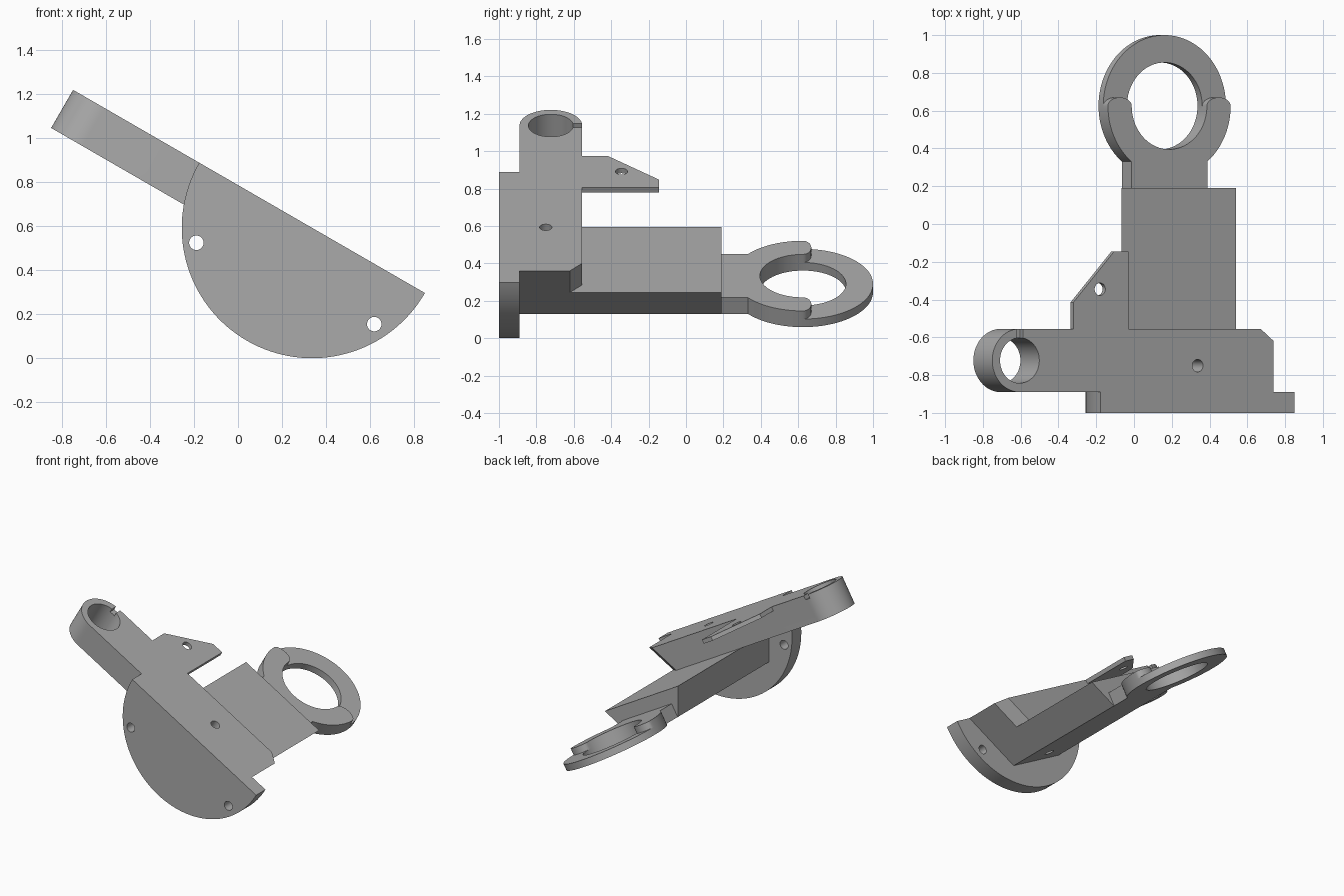
import bpy, bmesh, math
from mathutils import Matrix, Vector

if "Cube" in bpy.data.objects:
    bpy.data.objects.remove(bpy.data.objects["Cube"])

# Tilted working frame: u runs down the slope, w is normal to the top plane
FRAME = Matrix.Translation((0.337, 0, 0.593)) @ Matrix.Rotation(math.radians(30), 4, 'Y')
TAPER = 0.2 * math.tan(math.radians(30))
HALF_DISC, HALF_ARM, BLOCK_FLOOR = 0.593, 0.1675, -0.4
RING_Y, RING_OUT, RING_IN = 0.625, 0.375, 0.23

grey = bpy.data.materials.new("plain_grey")
grey.use_nodes = True
colour = (0.40, 0.40, 0.40, 1)
grey.diffuse_color = colour
grey.node_tree.nodes["Principled BSDF"].inputs["Base Color"].default_value = colour


def arc(cx, cy, r, a0, a1, n=48, ry=None):
    ry = r if ry is None else ry
    angles = [math.radians(a0 + (a1 - a0) * i / n) for i in range(n + 1)]
    return [(cx + r * math.cos(a), cy + ry * math.sin(a)) for a in angles]


def prism(name, outline, lo, hi, along='w', shift=None):
    """Extrude an outline along w (points are u, y) or along y (points are u, w)."""
    bm = bmesh.new()
    place = (lambda p, h: (p[0], p[1], h)) if along == 'w' else (lambda p, h: (p[0], h, p[1]))
    face = bm.faces.new([bm.verts.new(place(p, lo)) for p in outline])
    grown = bmesh.ops.extrude_face_region(bm, geom=[face])["geom"]
    step = Vector(place((0, 0), hi - lo))
    bmesh.ops.translate(bm, vec=step, verts=[g for g in grown if isinstance(g, bmesh.types.BMVert)])
    if shift:
        for v in bm.verts:
            shift(v)
    bmesh.ops.recalc_face_normals(bm, faces=bm.faces)
    mesh = bpy.data.meshes.new(name)
    bm.to_mesh(mesh)
    bm.free()
    mesh.materials.append(grey)
    obj = bpy.data.objects.new(name, mesh)
    bpy.context.collection.objects.link(obj)
    obj.matrix_world = FRAME
    return obj


def cut(obj, outline, lo, hi, along='w'):
    """Subtract a prism and bake the result."""
    tool = prism("cutter", outline, lo, hi, along)
    tool.hide_render = True
    mod = obj.modifiers.new("cut", 'BOOLEAN')
    mod.operation, mod.solver, mod.object = 'DIFFERENCE', 'EXACT', tool
    bpy.context.view_layer.update()
    graph = bpy.context.evaluated_depsgraph_get()
    baked = bpy.data.meshes.new_from_object(obj.evaluated_get(graph))
    obj.modifiers.clear()
    obj.data = baked
    bpy.data.objects.remove(tool)


def hole(cx, cy, r=0.033, n=32):
    return arc(cx, cy, r, 0, 360, n)[:-1]


# Half-disc front plate with two screw holes
disc = prism("half_disc_plate", arc(0, 0, HALF_DISC, 180, 360, 64), -1, -0.89, 'y')
for u, w in ((-0.422, -0.322), (0.464, -0.238)):
    cut(disc, hole(u, w), -1.1, -0.8, 'y')


# Long arm with a round clamp end and an undercut, chamfered far end
def undercut(v):
    if v.co.x > 0 and v.co.z < -0.1:
        v.co.x -= TAPER


arm_outline = [(0.465, -0.89), (0.465, -0.62), (0.385, -0.555)]
arm_outline += arc(-1.088, -0.7225, HALF_ARM, 90, 270)
arm = prism("clamp_arm", arm_outline, -0.2, 0, shift=undercut)
cut(arm, hole(-1.088, -0.7225, 0.12, 64), -0.3, 0.1)
cut(arm, [(-1.108, -0.63), (-1.068, -0.63), (-1.068, -0.5), (-1.108, -0.5)], -0.03, 0.1)
cut(arm, hole(0, -0.75), -0.3, 0.1)

# Tapered block under the arm
block = prism("tapered_block", [(-0.35, -0.2), (0.35, -0.2), (0.35 - TAPER, BLOCK_FLOOR),
                                (TAPER - 0.35, BLOCK_FLOOR)], -0.89, 0.19, 'y')
cut(block, hole(0, -0.75), -0.5, -0.1)

# Thin side tab with a hole
tab = prism("side_tab", [(-0.424, -0.555), (-0.424, -0.145), (-0.51, -0.145),
                         (-0.76, -0.415), (-0.76, -0.555)], -0.03, 0)
cut(tab, hole(-0.597, -0.345), -0.1, 0.1)

# Ring with neck: thin full ring below, thicker fork with rounded tips above
NECK = 0.232
meet = math.degrees(math.acos(NECK / RING_OUT))
neck = [(-NECK, 0.19), (NECK, 0.19)]
ring = prism("ring_plate", neck + arc(0, RING_Y, RING_OUT, -meet, 180 + meet, 80),
             BLOCK_FLOOR, -0.35)
cut(ring, hole(0, RING_Y, RING_IN, 72), -0.5, -0.2)

tip = (RING_OUT - RING_IN) / 2
mid = RING_IN + tip
fork_outline = neck + arc(0, RING_Y, RING_OUT, -meet, 0, 18)[:-1]
fork_outline += arc(mid, RING_Y, tip, 0, 180, 14, 0.045)
fork_outline += arc(0, RING_Y, RING_IN, 0, -180, 36)[1:-1]
fork_outline += arc(-mid, RING_Y, tip, 0, 180, 14, 0.045)
fork_outline += arc(0, RING_Y, RING_OUT, 180, 180 + meet, 18)[1:]
fork = prism("neck_fork", fork_outline, -0.35, -0.3)

# Smooth curved walls, keep edges sharp
bpy.ops.object.select_all(action='DESELECT')
for part in (disc, arm, block, tab, ring, fork):
    part.select_set(True)
    bpy.context.view_layer.objects.active = part
bpy.ops.object.shade_smooth_by_angle(angle=math.radians(30))
